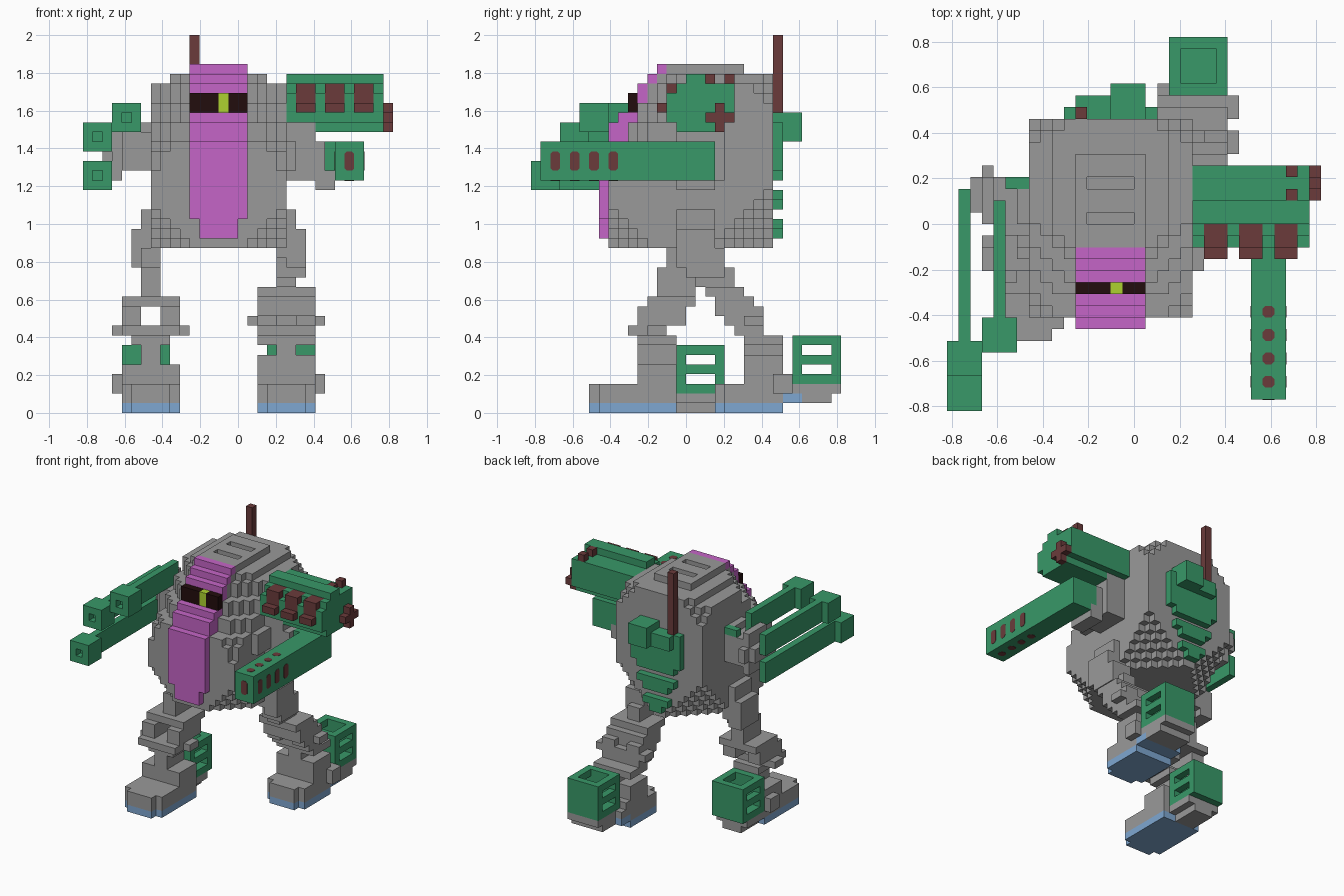
import bpy, bmesh

V = 2 / 39   # size of one block; all coordinates below are in blocks

old = bpy.data.objects.get("Cube")
if old:
    bpy.data.objects.remove(old, do_unlink=True)


def material(name, r, g, b):
    m = bpy.data.materials.new(name)
    m.use_nodes = True
    m.diffuse_color = (r, g, b, 1)
    m.node_tree.nodes["Principled BSDF"].inputs["Base Color"].default_value = (r, g, b, 1)
    return m


GREY = material("grey", 0.32, 0.32, 0.32)
GREEN = material("green", 0.04, 0.315, 0.14)
PINK = material("orchid", 0.56, 0.13, 0.57)
BLUE = material("steel_blue", 0.212, 0.39, 0.64)
BROWN = material("red_brown", 0.145, 0.044, 0.044)
BLACK = material("dark_visor", 0.016, 0.004, 0.004)
LIME = material("lime", 0.42, 0.64, 0.03)

# outward direction and the four corners of each block side
SIDES = [((1, 0, 0), [(1, 0, 0), (1, 1, 0), (1, 1, 1), (1, 0, 1)]),
         ((-1, 0, 0), [(0, 0, 0), (0, 0, 1), (0, 1, 1), (0, 1, 0)]),
         ((0, 1, 0), [(0, 1, 0), (0, 1, 1), (1, 1, 1), (1, 1, 0)]),
         ((0, -1, 0), [(0, 0, 0), (1, 0, 0), (1, 0, 1), (0, 0, 1)]),
         ((0, 0, 1), [(0, 0, 1), (1, 0, 1), (1, 1, 1), (0, 1, 1)]),
         ((0, 0, -1), [(0, 0, 0), (0, 1, 0), (1, 1, 0), (1, 0, 0)])]


def cells(box):
    x0, x1, y0, y1, z0, z1 = box
    return {(x, y, z) for x in range(x0, x1) for y in range(y0, y1) for z in range(z0, z1)}


def add_object(name, mat, bm):
    me = bpy.data.meshes.new(name)
    bm.to_mesh(me)
    bm.free()
    me.materials.append(mat)
    bpy.context.collection.objects.link(bpy.data.objects.new(name, me))


def blocks(name, mat, solid):
    """Skin a set of blocks with only its outer faces."""
    bm = bmesh.new()
    verts = {}
    for c in sorted(solid):
        for d, corners in SIDES:
            if tuple(a + b for a, b in zip(c, d)) in solid:
                continue
            loop = []
            for k in corners:
                p = tuple(a + b for a, b in zip(c, k))
                if p not in verts:
                    verts[p] = bm.verts.new([v * V for v in p])
                loop.append(verts[p])
            bm.faces.new(loop)
    bmesh.ops.dissolve_limit(bm, angle_limit=0.01, verts=bm.verts[:], edges=bm.edges[:])
    add_object(name, mat, bm)


def part(name, mat, add, cut=()):
    solid = set().union(*[cells(b) for b in add])
    for b in cut:
        solid -= cells(b)
    blocks(name, mat, solid)


def vent(name, x0, x1, y0, y1, z0, z1):
    """Thin painted plate with clipped corners."""
    bm = bmesh.new()
    bmesh.ops.create_cube(bm, size=1)
    for v in bm.verts:
        v.co = [(lo + (hi - lo) * (c + 0.5)) * V
                for c, lo, hi in zip(v.co, (x0, y0, z0), (x1, y1, z1))]
    thin = [e for e in bm.edges if e.calc_length() < 0.5 * V]
    bmesh.ops.bevel(bm, geom=thin, offset=0.25 * V, segments=1, affect='EDGES')
    add_object(name, BROWN, bm)


# Hull: a box with sloped brow and stepped corners
BROW = {28: -6, 29: -6, 30: -5, 31: -5, 32: -4, 33: -4, 34: -3}
hull = set()
for x, y, z in cells((-9, 5, -8, 9, 17, 35)):
    dx, front, back = min(x + 9, 4 - x), y - BROW.get(z, -8), 8 - y
    low, high = z - 17, 34 - z
    keep = (front >= 0 and dx + front + low >= 4 and dx + front + 0.4 * high >= 4
            and dx + back + low >= 6 and dx + back + high >= 3)
    if keep and (z < 34 or dx >= 2):
        hull.add((x, y, z))
hull |= cells((-5, 1, -2, 6, 35, 36))
for y in (0, 3):
    hull -= cells((-4, 0, y, y + 1, 35, 36))
blocks("hull", GREY, hull)

# Front ridge and visor
part("front_ridge", PINK, [(-4, 0, -9, -7, 18, 20), (-5, 1, -9, -6, 20, 28), (-5, 1, -8, -5, 28, 30),
                           (-5, 1, -7, -4, 30, 31), (-5, 1, -5, -3, 31, 34), (-5, 1, -4, -2, 34, 35),
                           (-5, 1, -3, -2, 35, 36)])
part("visor", BLACK, [(-5, -2, -6, -5, 31, 33), (-1, 1, -6, -5, 31, 33)])
part("visor_eye", LIME, [(-2, -1, -6, -5, 31, 33)])

# Back pack and antenna
part("back_pack", GREEN, [(-2, 1, 8, 12, 28, 31), (-5, -2, 8, 11, 28, 30), (-6, 2, 8, 10, 25, 30),
                          (-5, 1, 8, 10, 24, 25), (-5, 1, 8, 10, 22, 23), (-4, 0, 8, 10, 21, 22),
                          (-4, 0, 8, 10, 19, 20), (-3, -1, 8, 10, 18, 19)])
part("antenna", BROWN, [(-5, -4, 9, 10, 30, 39)])

# Left arm, side gun and rocket pack
part("left_shoulder", GREY, [(4, 8, -1, 4, 24, 30), (8, 9, -1, 3, 24, 28), (8, 10, -1, 3, 23, 25),
                             (5, 6, -4, -1, 25, 28)])
part("side_gun", GREEN, [(10, 13, -15, 3, 24, 28), (9, 10, 0, 3, 25, 28)])
t = 0.04
for y in (-14, -12, -10, -8):
    for side, x in (("outer", 13), ("inner", 10)):
        vent("gun_vent_" + side, x - t, x + t, y, y + 1, 25, 27)
    for side, z in (("top", 28), ("bottom", 24)):
        vent("gun_vent_" + side, 11, 12, y, y + 1, z - t, z + t)
vent("gun_muzzle", 11, 12, -15 - t, -15 + t, 25, 27)

part("rocket_pack", GREEN, [(5, 15, -1, 4, 29, 30), (5, 15, -2, 5, 30, 33), (5, 15, -1, 5, 33, 34),
                            (5, 15, 0, 2, 34, 35)],
     [(x, x + 2, -3, 0, 31, 34) for x in (6, 9, 12)])
for x in (6, 9, 12):
    part("rocket_tube", BROWN, [(x, x + 2, -3, 0, 31, 32), (x, x + 2, -2, 0, 32, 34)])
for y in (2, 4):
    part("pack_peg", BROWN, [(13, 14, y, y + 1, 34, 35)])
part("pack_valve", BROWN, [(15, 16, 3, 4, 29, 32), (15, 16, 2, 5, 30, 31)])

# Right arm and its three long barrels
part("right_shoulder", GREY, [(-12, -8, -1, 4, 25, 29), (-10, -8, 0, 3, 29, 30), (-13, -12, 0, 4, 24, 30),
                              (-13, -12, 4, 5, 26, 28), (-14, -13, 1, 4, 26, 28)])
part("upper_barrel_bracket", GREEN, [(-11, -9, 3, 4, 29, 30)])
for name, x, z, y0, y1 in (("lower", -16, 23, -16, 3), ("middle", -16, 27, -13, 3), ("upper", -13, 29, -11, 2)):
    part(name + "_barrel", GREEN,
         [(x, x + 3, y0, y0 + 3, z, z + 3), (x + 1, x + 2, y0 + 3, y1, z, z + 3)],
         [(x + 1, x + 2, y0, y0 + 1, z + 1, z + 2)])


# Legs: u is the distance from the hull's middle plane at x = -2
def leg(side, s, soles, foot, heel, limb, box_y, box_z):
    def place(b):
        u0, u1 = b[:2]
        return ((-2 + u0, -2 + u1) if s > 0 else (-2 - u1, -2 - u0)) + tuple(b[2:])

    part(side + "_sole", BLUE, [place(b) for b in soles])
    part(side + "_foot", GREY, [place(b) for b in foot])
    part(side + "_heel", GREY, [place(b) for b in heel])
    part(side + "_leg", GREY, [place(b) for b in limb])
    part(side + "_hip", GREY, [place(b) for b in ((7, 9, -1, 3, 15, 19), (6, 8, -1, 3, 16, 21))])
    # open-topped thruster with two slots through both sides
    y, z = box_y, box_z
    part(side + "_thruster", GREEN, [place((5, 10, y, y + 5, z, z + 5))],
         [place((6, 9, y + 1, y + 4, z + 1, z + 5))] +
         [place((5, 10, y + 1, y + 4, z + k, z + k + 1)) for k in (1, 3)])


leg("right", -1,
    [(5, 9, -10, -9, 0, 1), (4, 10, -9, -1, 0, 1)],
    [(5, 9, -10, -9, 1, 3), (4, 10, -9, -1, 1, 3), (10, 11, -3, -1, 2, 4)],
    [(5, 10, -1, 3, 1, 2), (6, 9, -1, 3, 0, 1)],
    [(4, 10, -5, -1, 3, 5), (6, 8, -5, -1, 5, 7), (5, 9, -5, -1, 7, 8), (4, 10, -6, -2, 8, 9),
     (3, 11, -4, -2, 8, 9), (4, 6, -5, 0, 9, 11), (8, 10, -5, 0, 9, 11), (4, 10, -4, 1, 11, 12),
     (6, 8, -3, 1, 12, 15), (6, 8, -2, 2, 15, 17)], -1, 2)

leg("left", 1,
    [(5, 9, 3, 4, 0, 1), (4, 10, 4, 10, 0, 1), (4, 10, 10, 12, 1, 2)],
    [(5, 9, 3, 4, 1, 3), (4, 10, 4, 10, 1, 3), (4, 10, 10, 11, 2, 4), (4, 10, 11, 12, 2, 3),
     (10, 11, 9, 11, 2, 4)],
    [(5, 10, 12, 15, 1, 2), (5, 10, 12, 16, 2, 3)],
    [(4, 10, 6, 10, 3, 6), (6, 8, 6, 10, 6, 7), (4, 10, 6, 10, 7, 8), (4, 10, 5, 8, 8, 9),
     (3, 11, 6, 8, 9, 10), (4, 6, 4, 8, 9, 11), (8, 10, 4, 8, 9, 11), (4, 10, 3, 7, 10, 12),
     (4, 10, 2, 6, 12, 13), (6, 8, 1, 5, 13, 15), (6, 9, 0, 4, 14, 17)], 11, 3)
